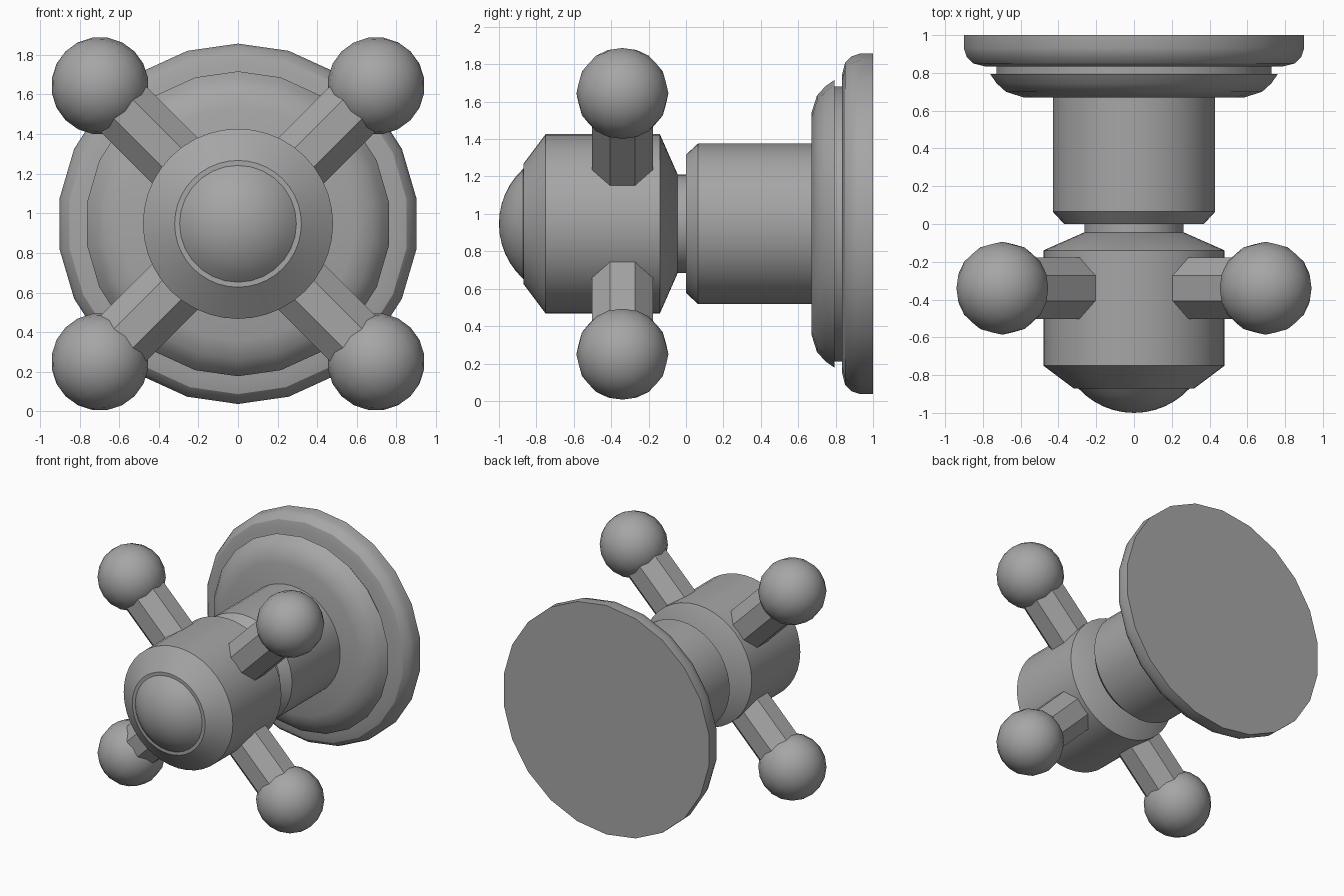
import bpy, bmesh, math
from mathutils import Matrix, Vector

if "Cube" in bpy.data.objects:
    bpy.data.objects.remove(bpy.data.objects["Cube"], do_unlink=True)

AXIS_Z = 0.947      # height of the main axis
ARM_Y = -0.34       # depth of the cross handle
BALL_OFFSET = 0.697
BALL_R = 0.246

metal = bpy.data.materials.new("grey_metal")
metal.use_nodes = True
GREY = (0.38, 0.38, 0.38, 1)
metal.diffuse_color = GREY
metal.node_tree.nodes["Principled BSDF"].inputs["Base Color"].default_value = GREY


def finish(name, bm, angle=30):
    bmesh.ops.recalc_face_normals(bm, faces=bm.faces)
    mesh = bpy.data.meshes.new(name)
    bm.to_mesh(mesh)
    bm.free()
    mesh.materials.append(metal)
    obj = bpy.data.objects.new(name, mesh)
    bpy.context.collection.objects.link(obj)
    bpy.ops.object.select_all(action='DESELECT')
    obj.select_set(True)
    bpy.context.view_layer.objects.active = obj
    bpy.ops.object.shade_smooth_by_angle(angle=math.radians(angle))
    return obj


def lathe(name, profile, sides):
    """Spin (radius, y) points about the main axis."""
    bm = bmesh.new()
    verts = [bm.verts.new((0, y, AXIS_Z + r)) for r, y in profile]
    edges = [bm.edges.new(pair) for pair in zip(verts, verts[1:])]
    bmesh.ops.spin(bm, geom=verts + edges, cent=(0, 0, AXIS_Z), axis=(0, 1, 0),
                   angle=math.tau, steps=sides, use_duplicate=False)
    bmesh.ops.remove_doubles(bm, verts=bm.verts, dist=0.0005)
    return finish(name, bm)


# Wall plate with rounded rim, its groove and the raised ring
lathe("wall_plate", [(0, 1), (0.91, 1), (0.91, 0.93), (0.895, 0.885), (0.86, 0.85),
                     (0.80, 0.835), (0, 0.835)], 22)
lathe("plate_groove", [(0, 0.85), (0.735, 0.85), (0.735, 0.77), (0, 0.77)], 22)
lathe("plate_ring", [(0, 0.795), (0.77, 0.795), (0.735, 0.745), (0.685, 0.70),
                     (0.59, 0.67), (0, 0.67)], 22)

# Barrel and the narrow neck behind the handle
lathe("barrel", [(0, 0.70), (0.43, 0.70), (0.43, 0.065), (0.37, 0), (0, 0)], 40)
lathe("neck", [(0, 0.02), (0.263, 0.02), (0.263, -0.06), (0, -0.06)], 32)

# Handle hub with chamfered ends
lathe("hub", [(0, -0.045), (0.265, -0.045), (0.48, -0.14), (0.48, -0.75),
              (0.32, -0.87), (0, -0.87)], 40)

# Shallow spherical cap on the hub front
cap = [(0.295, -0.85)]
cap += [(0.4 * math.sin(a), -0.6 - 0.4 * math.cos(a))
        for a in (math.radians(47.5) * (1 - i / 6) for i in range(7))]
lathe("front_cap", cap, 28)

# Four arms with ball ends
for vertical, sz in (("upper", 1), ("lower", -1)):
    for side, sx in (("left", 1), ("right", -1)):
        direction = Vector((sx, 0, sz)).normalized()
        hub_centre = Vector((0, ARM_Y, AXIS_Z))
        across = Vector((0, 1, 0))
        rot = Matrix((across, direction.cross(across), direction)).transposed().to_4x4()

        start, end = 0.3, BALL_OFFSET * math.sqrt(2) - 0.1
        bm = bmesh.new()
        place = Matrix.Translation(hub_centre + direction * (start + end) / 2) @ rot
        turn = Matrix.Rotation(math.pi / 8, 4, 'Z')
        bmesh.ops.create_cone(bm, cap_ends=True, segments=8, radius1=0.176, radius2=0.176,
                              depth=end - start, matrix=place @ turn)
        finish(f"{vertical}_{side}_arm", bm)

        bm = bmesh.new()
        place = Matrix.Translation(hub_centre + direction * BALL_OFFSET * math.sqrt(2)) @ rot
        bmesh.ops.create_uvsphere(bm, u_segments=16, v_segments=10, radius=BALL_R, matrix=place)
        finish(f"{vertical}_{side}_ball", bm)
